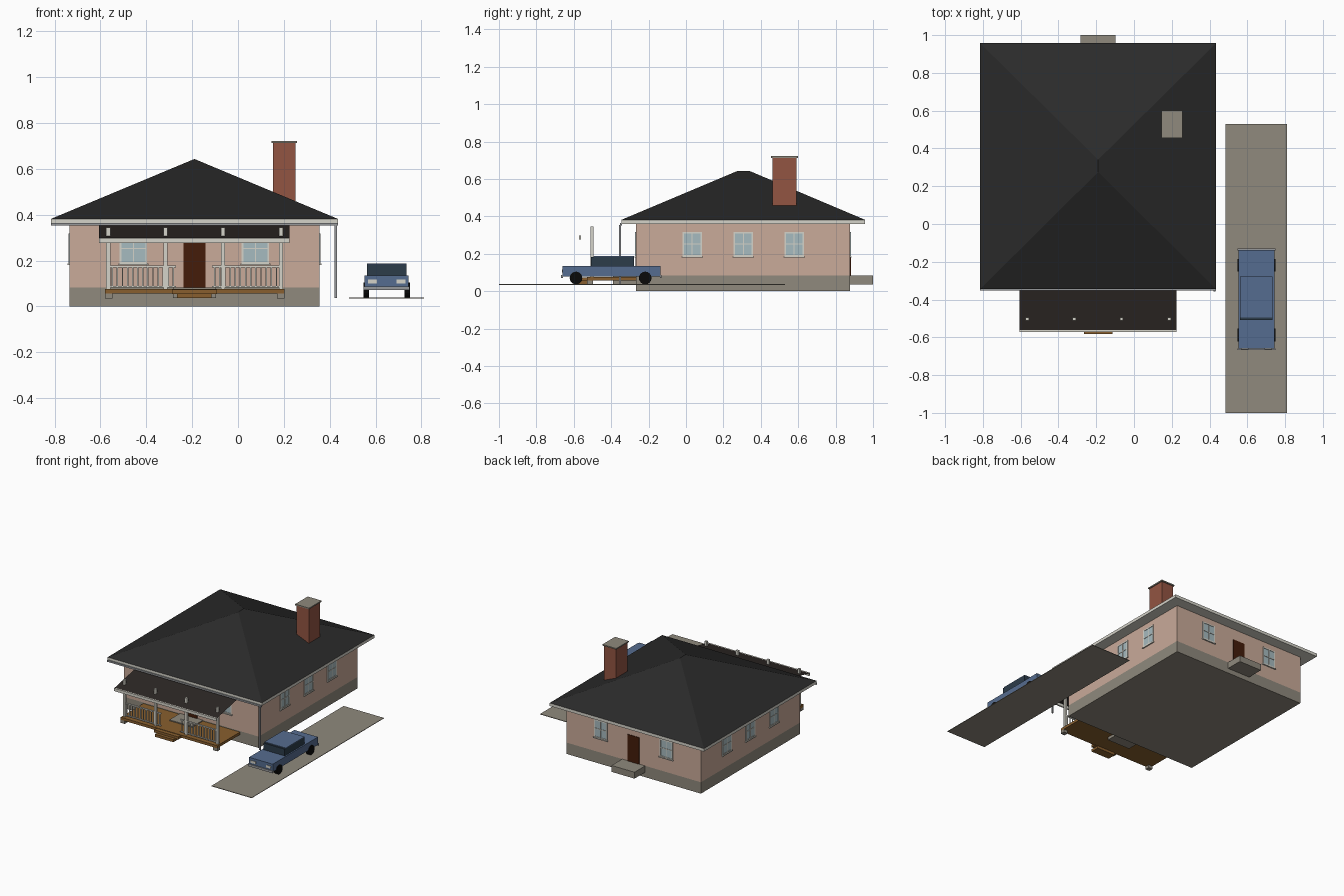
import bpy, bmesh, math
from mathutils import Matrix, Vector

if "Cube" in bpy.data.objects:
    bpy.data.objects.remove(bpy.data.objects["Cube"])


def material(name, r, g, b):
    m = bpy.data.materials.new(name)
    m.diffuse_color = (*[(c / 255) ** 2.2 for c in (r, g, b)], 1)
    m.use_nodes = True
    m.node_tree.nodes["Principled BSDF"].inputs["Base Color"].default_value = m.diffuse_color
    return m


WALL = material("plaster", 200, 169, 152)
STONE = material("concrete", 142, 136, 124)
ROOF = material("shingle", 46, 46, 46)
PORCH = material("porch_shingle", 48, 43, 41)
WHITE = material("white_trim", 212, 210, 200)
GUTTER = material("gutter_grey", 150, 152, 155)
BRICK = material("brick", 145, 85, 68)
WOOD = material("deck_wood", 135, 95, 50)
DOOR = material("dark_wood", 70, 34, 18)
GLASS = material("glass", 165, 185, 190)
BLUE = material("car_blue", 86, 108, 142)
DARK = material("car_glass", 48, 62, 75)
TYRE = material("tyre", 18, 18, 18)


def finish(name, bm, mat):
    bmesh.ops.recalc_face_normals(bm, faces=bm.faces)
    me = bpy.data.meshes.new(name)
    bm.to_mesh(me)
    bm.free()
    me.materials.append(mat)
    ob = bpy.data.objects.new(name, me)
    bpy.context.collection.objects.link(ob)
    return ob


def boxes(name, mat, *ranges):
    """One object from boxes given as x0, x1, y0, y1, z0, z1."""
    bm = bmesh.new()
    for x0, x1, y0, y1, z0, z1 in ranges:
        centre = Vector((x0 + x1, y0 + y1, z0 + z1)) / 2
        size = (abs(x1 - x0), abs(y1 - y0), abs(z1 - z0), 1)
        bmesh.ops.create_cube(bm, size=1, matrix=Matrix.Translation(centre) @ Matrix.Diagonal(size))
    return finish(name, bm, mat)


def on_wall(side, u0, u1, z0, z1, depth):
    """Box range standing out from one of the four house walls."""
    w = {"front": Y0, "back": Y1, "left": X0, "right": X1}[side]
    out = w + (depth if side in ("back", "right") else -depth)
    if side in ("front", "back"):
        return (u0, u1, w, out, z0, z1)
    return (w, out, u0, u1, z0, z1)


# House body
X0, X1, Y0, Y1 = -0.735, 0.355, -0.267, 0.877
MID = -0.19
boxes("foundation", STONE, (X0, X1, Y0, Y1, 0, 0.083))
boxes("walls", WALL, (X0, X1, Y0, Y1, 0.083, 0.362))

# Hip roof with short ridge, eaves and front gutter
RX0, RX1, RY0, RY1 = -0.815, 0.435, -0.345, 0.957
boxes("eaves", WHITE, (RX0, RX1, RY0, RY1, 0.36, 0.382))
bm = bmesh.new()
base = [bm.verts.new((x, y, 0.382)) for x, y in ((RX0, RY0), (RX1, RY0), (RX1, RY1), (RX0, RY1))]
ridge = [bm.verts.new((MID, y, 0.643)) for y in (0.275, 0.34)]
a, b, c, d = base
for f in ((a, b, ridge[0]), (b, c, ridge[1], ridge[0]), (c, d, ridge[1]), (d, a, ridge[0], ridge[1]), (a, d, c, b)):
    bm.faces.new(f)
finish("hip_roof", bm, ROOF)
boxes("gutter", GUTTER, (RX0, RX1, RY0 - 0.008, RY0 + 0.002, 0.352, 0.364))
boxes("downspout", GUTTER, (0.421, 0.431, -0.357, -0.347, 0.037, 0.355))

# Chimney
boxes("chimney", BRICK, (0.152, 0.25, 0.462, 0.592, 0.4, 0.715))
boxes("chimney_cap", STONE, (0.145, 0.257, 0.455, 0.6, 0.713, 0.722))


# Windows: pane, frame with glazing bars, sill
def window(side, u, width):
    z0, z1, h, t = 0.186, 0.318, width / 2, 0.008
    boxes(side + "_window_pane", GLASS, on_wall(side, u - h, u + h, z0, z1, 0.002))
    rng = [(u - h, u - h + t, z0, z1), (u + h - t, u + h, z0, z1),
           (u - h, u + h, z1 - t, z1), (u - h, u + h, z0, z0 + t),
           (u - h, u + h, 0.25, 0.255), (u - 0.0025, u + 0.0025, z0, z1)]
    boxes(side + "_window_frame", WHITE, *[on_wall(side, *r, 0.005) for r in rng])
    boxes(side + "_window_sill", WHITE, on_wall(side, u - h - 0.005, u + h + 0.005, z0 - 0.006, z0 + 0.001, 0.009))


for side in ("left", "right"):
    for y in (0.033, 0.307, 0.578):
        window(side, y, 0.105)
for x in (-0.456, 0.076):
    window("front", x, 0.12)
    window("back", x, 0.105)

# Doors and concrete stoops
for side in ("front", "back"):
    boxes(side + "_door", DOOR, on_wall(side, MID - 0.048, MID + 0.048, 0.083, 0.278, 0.004))
    boxes(side + "_stoop", STONE, on_wall(side, MID - 0.093, MID + 0.093, 0.036, 0.083, 0.123))

# Porch deck, footings and steps
boxes("porch_deck", WOOD, (-0.58, 0.203, -0.53, Y0, 0.057, 0.076))
boxes("porch_footings", STONE, *[(x, x + 0.033, -0.53, -0.497, 0.035, 0.057) for x in (-0.58, 0.17)])
boxes("porch_steps", WOOD, (MID - 0.098, MID + 0.098, -0.56, -0.525, 0.054, 0.073),
      (MID - 0.075, MID + 0.075, -0.583, -0.52, 0.037, 0.056))

# Porch posts, pass through the lean-to roof
POSTS = (-0.566, -0.316, -0.066, 0.187)
boxes("porch_posts", WHITE, *[(x - 0.009, x + 0.009, -0.51, -0.494, 0.076, 0.345) for x in POSTS])

# Lean-to porch roof and its front beam
bm = bmesh.new()
bm.faces.new([bm.verts.new(v) for v in ((-0.605, -0.565, 0.297), (0.225, -0.565, 0.297),
                                        (0.225, Y0, 0.358), (-0.605, Y0, 0.358))])
finish("porch_roof", bm, PORCH)
boxes("porch_beam", WHITE, (-0.605, 0.225, -0.572, -0.562, 0.277, 0.298))

# Railings either side of the entry, ending at the steps
for name, x0, x1 in (("left_railing", -0.56, -0.27), ("right_railing", -0.114, 0.18)):
    n = 13
    bars = [(x0, x1, -0.507, -0.497, 0.17, 0.178), (x0, x1, -0.507, -0.497, 0.083, 0.089)]
    for i in range(n):
        x = x0 + 0.012 + (x1 - x0 - 0.024) * i / (n - 1)
        bars.append((x - 0.003, x + 0.003, -0.505, -0.499, 0.085, 0.174))
    boxes(name, WHITE, *bars)

# Driveway
boxes("driveway", STONE, (0.485, 0.811, -1.0, 0.53, 0.034, 0.038))

# Car
CX = 0.648
boxes("car_body", BLUE, (CX - 0.096, CX + 0.096, -0.66, -0.137, 0.078, 0.135))
boxes("car_cabin", DARK, (CX - 0.086, CX + 0.086, -0.508, -0.278, 0.133, 0.184))
boxes("car_roof", BLUE, (CX - 0.086, CX + 0.086, -0.495, -0.278, 0.183, 0.188))
boxes("car_bumpers", GUTTER, (CX - 0.1, CX + 0.1, -0.667, -0.658, 0.072, 0.088),
      (CX - 0.1, CX + 0.1, -0.139, -0.13, 0.072, 0.088))
boxes("car_headlights", WHITE, *[(CX + s * 0.062 - 0.02, CX + s * 0.062 + 0.02, -0.664, -0.658, 0.1, 0.117)
                                 for s in (-1, 1)])
bm = bmesh.new()
for s in (-1, 1):
    for y in (-0.588, -0.218):
        bmesh.ops.create_cone(bm, cap_ends=True, segments=16, radius1=0.034, radius2=0.034, depth=0.024,
                              matrix=Matrix.Translation((CX + s * 0.089, y, 0.071)) @ Matrix.Rotation(math.pi / 2, 4, "Y"))
finish("car_wheels", bm, TYRE)
